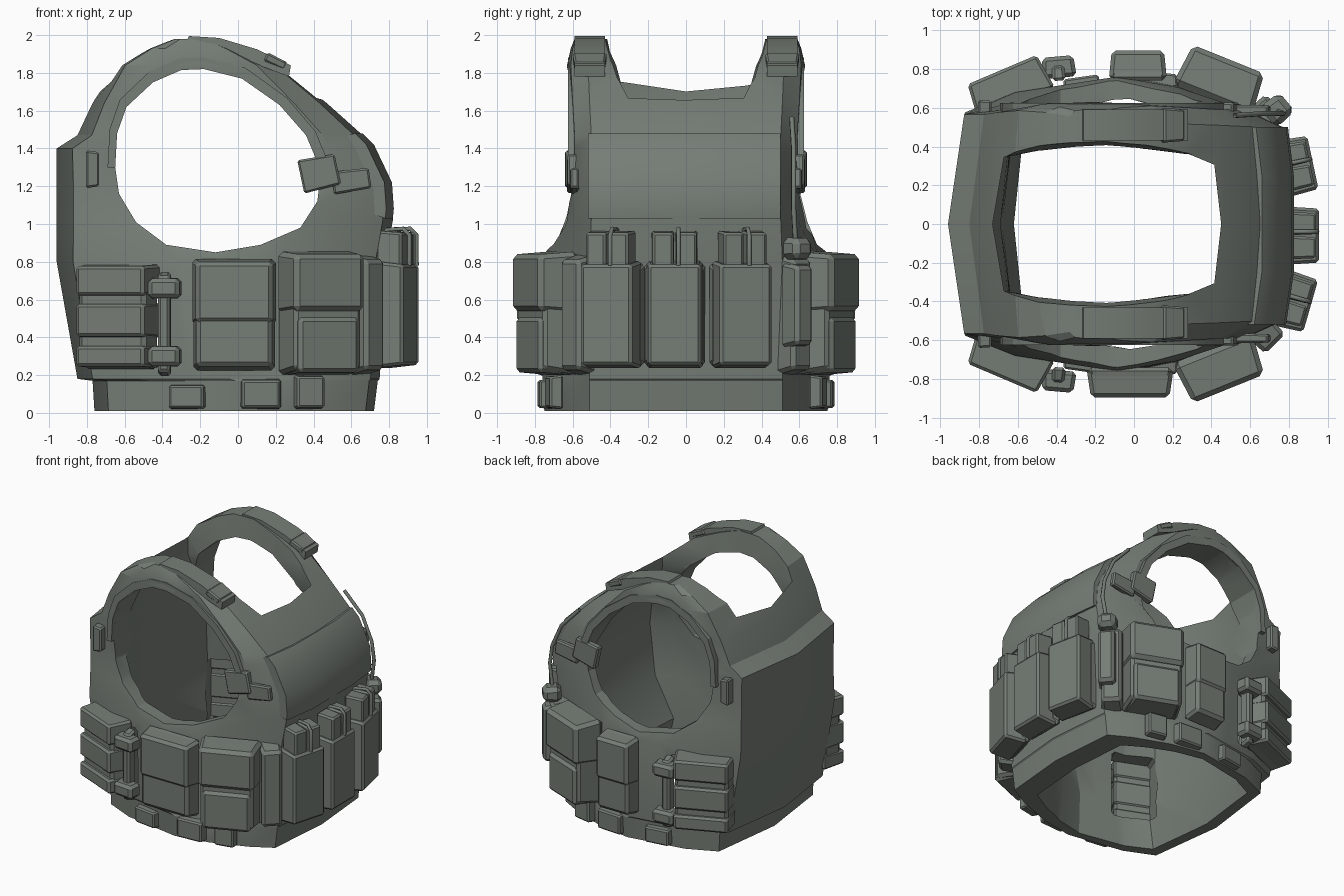
import bpy, bmesh, math
from mathutils import Matrix, Vector

cube = bpy.data.objects.get("Cube")
if cube:
    bpy.data.objects.remove(cube, do_unlink=True)

fabric = bpy.data.materials.new("grey_green_fabric")
fabric.use_nodes = True
COLOUR = (0.18, 0.205, 0.18, 1)
fabric.diffuse_color = COLOUR
fabric.node_tree.nodes["Principled BSDF"].inputs["Base Color"].default_value = COLOUR


def finish(name, bm, angle=25):
    bmesh.ops.recalc_face_normals(bm, faces=bm.faces)
    mesh = bpy.data.meshes.new(name)
    bm.to_mesh(mesh)
    bm.free()
    mesh.materials.append(fabric)
    ob = bpy.data.objects.new(name, mesh)
    bpy.context.collection.objects.link(ob)
    smooth(ob, angle)
    return ob


def smooth(ob, angle):
    bpy.ops.object.select_all(action='DESELECT')
    ob.select_set(True)
    bpy.context.view_layer.objects.active = ob
    bpy.ops.object.shade_smooth_by_angle(angle=math.radians(angle))


def loft(name, loops):
    """Closed solid through loops of equal length."""
    bm = bmesh.new()
    rows = [[bm.verts.new(p) for p in loop] for loop in loops]
    for a, b in zip(rows, rows[1:]):
        for i in range(len(a)):
            j = (i + 1) % len(a)
            bm.faces.new((a[i], a[j], b[j], b[i]))
    bm.faces.new(rows[0])
    bm.faces.new(rows[-1])
    return finish(name, bm)


def prism(name, profile, sections):
    """Side profile carried through (y, x shift) sections."""
    return loft(name, [[(x + dx, y, z) for x, z in profile] for y, dx in sections])


def torso_ring(z, back, front, y_face, y_side):
    """Plan outline: slightly bowed chest and back, bulging sides."""
    w = front - back
    half = [(front - .03 * w, y_face * .85), (front - .14 * w, y_face),
            (front - .32 * w, (y_face + 2 * y_side) / 3), (back + .5 * w, y_side),
            (back + .38 * w, (y_face + 4 * y_side) / 5),
            (back + .2 * w, (y_face + y_side) / 2), (back + .05 * w, y_face * .96)]
    left = [(x, y, z) for x, y in half]
    right = [(x, -y, z) for x, y in reversed(half)]
    return [(front, 0, z)] + left + [(back, 0, z)] + right


def box(name, loc, size, ang=0, tilt=0, bevel=.02, taper=.9):
    """Bevelled box: depth points outward along ang, outer face tapered."""
    bm = bmesh.new()
    bmesh.ops.create_cube(bm, size=1)
    for v in bm.verts:
        k = taper if v.co.x > 0 else 1
        v.co = Vector((v.co.x * size[0], v.co.y * size[1] * k, v.co.z * size[2] * k))
    bmesh.ops.bevel(bm, geom=bm.edges[:], offset=bevel, segments=1, affect='EDGES')
    turn = Matrix.Rotation(math.radians(ang), 4, 'Z') @ Matrix.Rotation(math.radians(tilt), 4, 'Y')
    bm.transform(Matrix.Translation(loc) @ turn)
    return finish(name, bm)


def beside(loc, ang, out=0, along=0, z=None):
    """Point offset outward and sideways from a pouch centre."""
    a = math.radians(ang)
    return (loc[0] + out * math.cos(a) - along * math.sin(a),
            loc[1] + out * math.sin(a) + along * math.cos(a), loc[2] if z is None else z)


def cord(name, points, radius):
    curve = bpy.data.curves.new(name, 'CURVE')
    curve.dimensions = '3D'
    curve.bevel_depth = radius
    curve.bevel_resolution = 1
    line = curve.splines.new('POLY')
    line.points.add(len(points) - 1)
    for sp, p in zip(line.points, points):
        sp.co = (*p, 1)
    curve.materials.append(fabric)
    bpy.context.collection.objects.link(bpy.data.objects.new(name, curve))


# Vest shell: outer loft, hollowed, with armholes and windows behind the rear pouches
outer = [(.01, -.76, .72, .6, .75), (.17, -.77, .74, .6, .76), (.18, -.85, .75, .6, .76),
         (.8, -.96, .78, .6, .76), (1.02, -.96, .82, .59, .68), (1.2, -.96, .81, .59, .61),
         (1.4, -.96, .71, .59, .6), (1.47, -.85, .66, .59, .6), (1.64, -.77, .47, .6, .61),
         (1.84, -.64, .22, .61, .63), (1.93, -.48, .0, .6, .61), (1.98, -.34, -.16, .58, .59)]
inner = [(-.1, -.69, .57, .54, .68), (.35, -.62, .46, .54, .69), (.65, -.68, .62, .53, .7),
         (1.05, -.69, .66, .52, .6),
         (1.3, -.69, .61, .48, .52), (1.48, -.71, .5, .4, .42), (1.6, -.73, .45, .36, .39),
         (1.75, -.73, .45, .36, .4), (2.1, -.73, .45, .42, .44)]
hole = [(-.65, 1.3), (-.64, 1.48), (-.59, 1.62), (-.45, 1.75), (-.3, 1.815), (-.18, 1.82),
        (.02, 1.77), (.22, 1.63), (.36, 1.47), (.44, 1.28), (.42, 1.12), (.33, .98),
        (.12, .89), (-.12, .85), (-.38, .89), (-.54, 1.01), (-.63, 1.16)]
shell = loft("vest_shell", [torso_ring(*r) for r in outer])
cutters = [loft("cavity_cutter", [torso_ring(*r) for r in inner]),
           prism("armhole_cutter", hole, ((-1, 0), (1, 0)))]
cutters += [box("window_cutter", (-.5, s * .64, .49), (.3, .33, .52), s * 112) for s in (-1, 1)]
for cutter in cutters:
    mod = shell.modifiers.new(cutter.name, 'BOOLEAN')
    mod.operation = 'DIFFERENCE'
    mod.solver = 'EXACT'
    mod.object = cutter
    bpy.ops.object.select_all(action='DESELECT')
    bpy.context.view_layer.objects.active = shell
    shell.select_set(True)
    bpy.ops.object.modifier_apply(modifier=mod.name)
    bpy.data.objects.remove(cutter, do_unlink=True)
smooth(shell, 25)

# Chest flap, bowed like the chest
flap = [(.74, 1.06), (.83, 1.03), (.835, 1.08), (.825, 1.22), (.73, 1.42), (.67, 1.48), (.6, 1.46)]
prism("chest_flap", flap, ((-.52, -.05), (-.25, -.01), (.25, -.01), (.5, -.04)))

# Shoulder pads, strap buckles and armhole trim on both sides
pad = [(-.28, 1.95), (-.26, 1.995), (-.1, 1.985), (.1, 1.925), (.28, 1.84), (.27, 1.78), (-.1, 1.92)]
trim = [(x, z) for x, z in hole[:10]]
trim += [(-.2 + (x + .2) * 1.09, 1.3 + (z - 1.3) * 1.12) for x, z in reversed(trim)]
for s, side in ((-1, "right"), (1, "left")):
    prism(side + "_shoulder_pad", pad, ((s * .43, 0), (s * .59, 0)))
    prism(side + "_armhole_trim", trim, ((s * .57, 0), (s * .625, 0)))
    box(side + "_pad_buckle", (.2, s * .51, 1.86), (.12, .18, .05), tilt=26, bevel=.01)
    box(side + "_front_buckle", (.43, s * .6, 1.27), (.2, .06, .18), tilt=-12, bevel=.01)
    box(side + "_front_strap", (.6, s * .59, 1.23), (.2, .05, .12), tilt=-8, bevel=.01)
    box(side + "_rear_buckle", (-.77, s * .6, 1.29), (.07, .08, .2), bevel=.01)

# Chest magazine pouches: lower pouch, two magazines and a retaining cord
for n, (x, y, ang) in enumerate([(.83, -.4, -16), (.87, -.06, 0), (.84, .3, 12)]):
    tag = "_" + str(n + 1)
    c = (x, y, .52)
    box("magazine_pouch" + tag, c, (.17, .3, .57), ang, bevel=.015, taper=.93)
    box("pouch_backing" + tag, beside(c, ang, -.07), (.08, .33, .56), ang)
    for k in (-1, 1):
        box("magazine" + tag, beside(c, ang, 0, k * .062, .86), (.14, .12, .21), ang, bevel=.012)
    loop = [beside(c, ang, o, .02, z) for o, z in
            ((.075, .78), (.075, .94), (.04, .975), (-.05, .97), (-.075, .93), (-.075, .8))]
    cord("retaining_cord" + tag, loop, .012)

# Side pouches, hem and buckles
for s, side in ((-1, "right"), (1, "left")):
    # Rear banded pouch
    a = s * 113
    c = (-.64, s * .7, .49)
    box(side + "_rear_pouch", c, (.15, .42, .52), a)
    for z, h in ((.7, .17), (.49, .19), (.3, .12)):
        box(side + "_rear_pouch_band", beside(c, a, .01, 0, z), (.19, .43, h), a, bevel=.015)
    for z in (.66, .3):
        box(side + "_rear_clip", (-.39, s * .81, z), (.11, .18, .11), s * 95)
    box(side + "_rear_clip_post", (-.39, s * .78, .47), (.08, .07, .56), s * 95, bevel=.015)
    # Middle pouch
    x, w = (-.02, .44) if s < 0 else (.02, .29)
    box(side + "_middle_pouch", (x, s * .81, .52), (.14, w, .6), s * 90)
    box(side + "_middle_flap", (x, s * .82, .64), (.15, w + .01, .35), s * 90)
    # Front pouch with deep lid
    a = s * 68
    c = (.44, s * .73, .52)
    box(side + "_front_pouch", c, (.2, .42, .64), a)
    box(side + "_front_pouch_lid", beside(c, a, .02, 0, .69), (.22, .44, .33), a, bevel=.025)
    box(side + "_front_pouch_pocket", beside(c, a, .02, 0, .36), (.2, .38, .32), a)
    # Webbing wing between the chest and the side pouches
    box(side + "_wing", (.68, s * .57, .52), (.14, .16, .64), s * 45)
    # Hem tabs
    for x, w, h in ((-.27, .2, .13), (.12, .22, .16), (.38, .16, .18)):
        y = .75 - .35 * x * x
        box(side + "_hem_tab", (x, s * y, .02 + h / 2), (.07, w, h), s * (90 - 30 * x), bevel=.01)

# Radio with knob and cable on the left front corner
box("radio_pouch", (.74, .59, .57), (.13, .13, .46), 40)
box("radio_knob", (.74, .59, .87), (.13, .14, .12), 40, bevel=.03)
cord("radio_cable", [(.74, .58, .9), (.77, .57, 1.08), (.75, .57, 1.22), (.67, .57, 1.4),
                     (.52, .56, 1.56)], .014)
